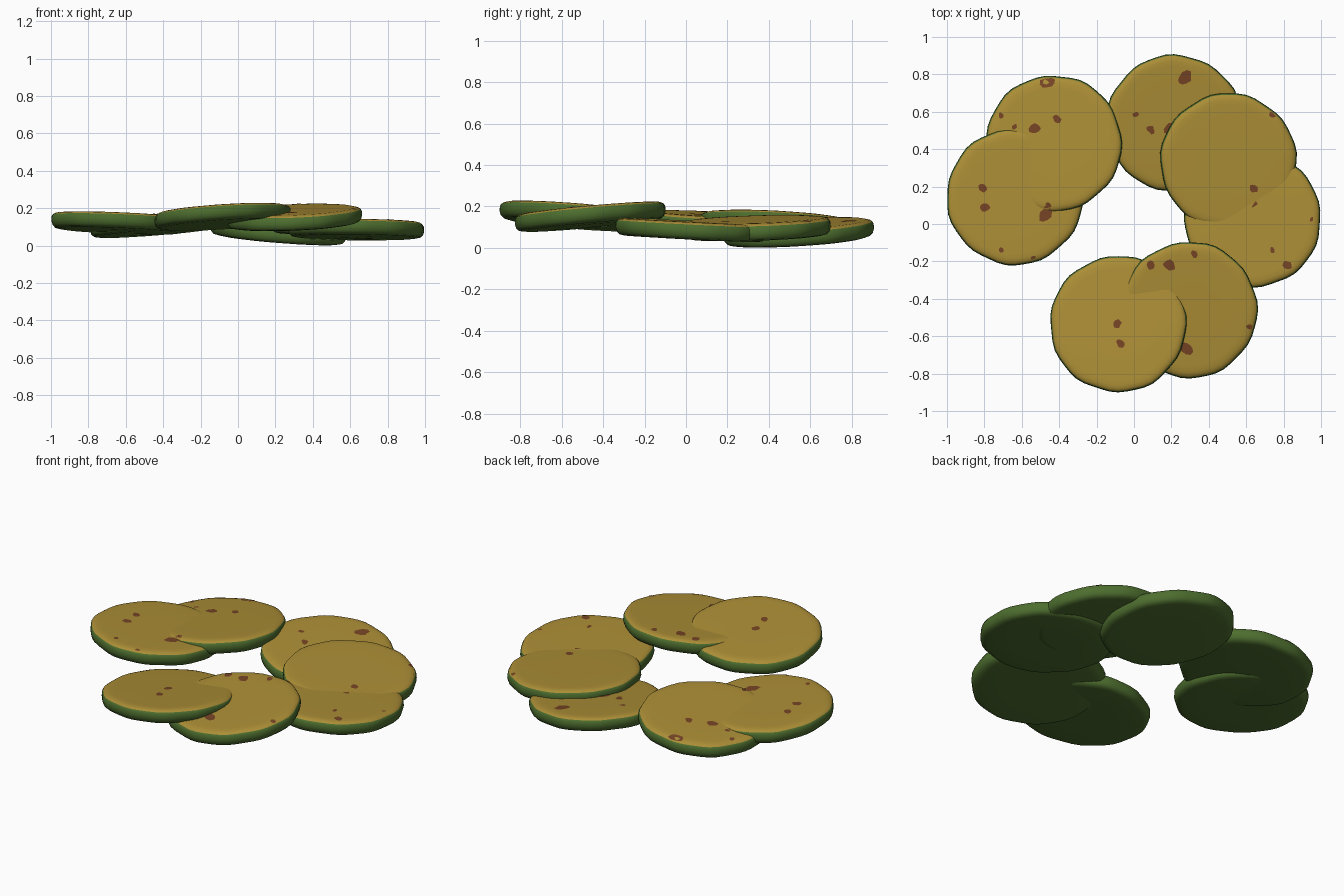
import bpy, bmesh, math, random

if "Cube" in bpy.data.objects:
    bpy.data.objects.remove(bpy.data.objects["Cube"])

random.seed(4)


def material(name, rgb):
    m = bpy.data.materials.new(name)
    m.diffuse_color = (*rgb, 1)
    m.use_nodes = True
    m.node_tree.nodes["Principled BSDF"].inputs["Base Color"].default_value = m.diffuse_color
    return m


FLESH = material("yellow flesh", (0.41, 0.27, 0.037))
SKIN = material("green skin", (0.075, 0.155, 0.028))
CHAR = material("brown char", (0.18, 0.058, 0.018))

# Rim profile from the bottom up: radius, height below the top face, colour slot
PROFILE = [(0.18, -0.086, 1), (0.322, -0.084, 1), (0.345, -0.079, 1), (0.358, -0.066, 1),
           (0.364, -0.045, 1), (0.362, -0.022, 1), (0.356, -0.012, 0), (0.345, -0.005, 0),
           (0.328, -0.001, 0), (0.30, 0.0, 0), (0.15, 0.0, 0)]
SEG = 48

# name: centre x, y, top z, slope x, slope y, char spots (x, y, size)
SLICES = {
    "back_left_slice": (-0.43, 0.43, 0.155, 0.08, -0.05,
        [(-.46, .76, .045), (-.53, .51, .035), (-.41, .56, .027), (-.71, .58, .018),
         (-.64, .52, .018), (-.46, .09, .03)]),
    "left_slice": (-0.637, 0.145, 0.163, -0.04, -0.05,
        [(-.81, .19, .028), (-.80, .09, .03), (-.71, -.14, .018), (-.54, -.18, .015),
         (-.47, .05, .045)]),
    "back_slice": (0.215, 0.54, 0.1175, -0.08, 0.06,
        [(.27, .78, .047), (.01, .585, .018), (.19, .51, .035), (.09, .505, .026),
         (.32, .555, .025)]),
    "right_upper_slice": (0.505, 0.335, 0.138, -0.06, 0.03,
        [(.74, .585, .02), (.81, .515, .012), (.64, .19, .028), (.65, .09, .03)]),
    "right_lower_slice": (0.635, 0.025, 0.128, -0.01, -0.05,
        [(.295, .06, .035), (.74, -.14, .018), (.82, -.22, .028), (.95, .025, .013)]),
    "front_right_slice": (0.295, -0.46, 0.193, 0.04, 0.09,
        [(.19, -.22, .038), (.32, -.16, .023), (.09, -.22, .027), (.28, -.665, .042),
         (.62, -.55, .02), (.10, -.395, .012)]),
    "front_slice": (-0.085, -0.535, 0.196, 0.065, -0.08,
        [(-.09, -.535, .028), (-.07, -.64, .03)]),
}


def top_height(r):
    """Height of the rounded top face at radius r."""
    top = PROFILE[6:10]
    for (r0, z0, _), (r1, z1, _) in zip(top, top[1:]):
        if r1 <= r <= r0:
            return z1 + (z0 - z1) * (r - r1) / (r0 - r1)
    return 0.0


def build_slice(name, cx, cy, cz, sx, sy, spots):
    bm = bmesh.new()
    phase = random.uniform(0, 6.28)

    def point(x, y, z):
        return bm.verts.new((cx + x, cy + y, cz + z + sx * x + sy * y))

    # slightly uneven round disc
    rings = []
    for r, z, _ in PROFILE:
        ring = []
        for i in range(SEG):
            a = 2 * math.pi * i / SEG
            rr = r * (1 + 0.008 * math.sin(11 * a + phase) + 0.007 * math.sin(5 * a + 2 * phase))
            ring.append(point(rr * math.cos(a), rr * math.sin(a), z))
        rings.append(ring)
    for k in range(len(rings) - 1):
        for i in range(SEG):
            j = (i + 1) % SEG
            f = bm.faces.new((rings[k][i], rings[k][j], rings[k + 1][j], rings[k + 1][i]))
            f.material_index = PROFILE[k][2]
    bm.faces.new(rings[0][::-1]).material_index = 1
    bm.faces.new(rings[-1]).material_index = 0

    # char spots as paper-thin irregular patches on the top face
    for px, py, size in spots:
        patch = []
        turn = random.uniform(0, 3.14)
        for i in range(10):
            a = 2 * math.pi * i / 10
            r = size * random.uniform(0.75, 1.1)
            u, v = r * math.cos(a), 0.75 * r * math.sin(a)
            x = px - cx + u * math.cos(turn) - v * math.sin(turn)
            y = py - cy + u * math.sin(turn) + v * math.cos(turn)
            d = math.hypot(x, y)
            s = min(1, 0.35 / d) if d else 1
            patch.append(point(x * s, y * s, top_height(d * s) + 0.002))
        bm.faces.new(patch).material_index = 2

    mesh = bpy.data.meshes.new(name)
    bm.to_mesh(mesh)
    bm.free()
    for m in (FLESH, SKIN, CHAR):
        mesh.materials.append(m)
    ob = bpy.data.objects.new(name, mesh)
    bpy.context.collection.objects.link(ob)
    bpy.ops.object.select_all(action='DESELECT')
    ob.select_set(True)
    bpy.context.view_layer.objects.active = ob
    bpy.ops.object.shade_smooth_by_angle(angle=math.radians(40))


for name, args in SLICES.items():
    build_slice(name, *args)
